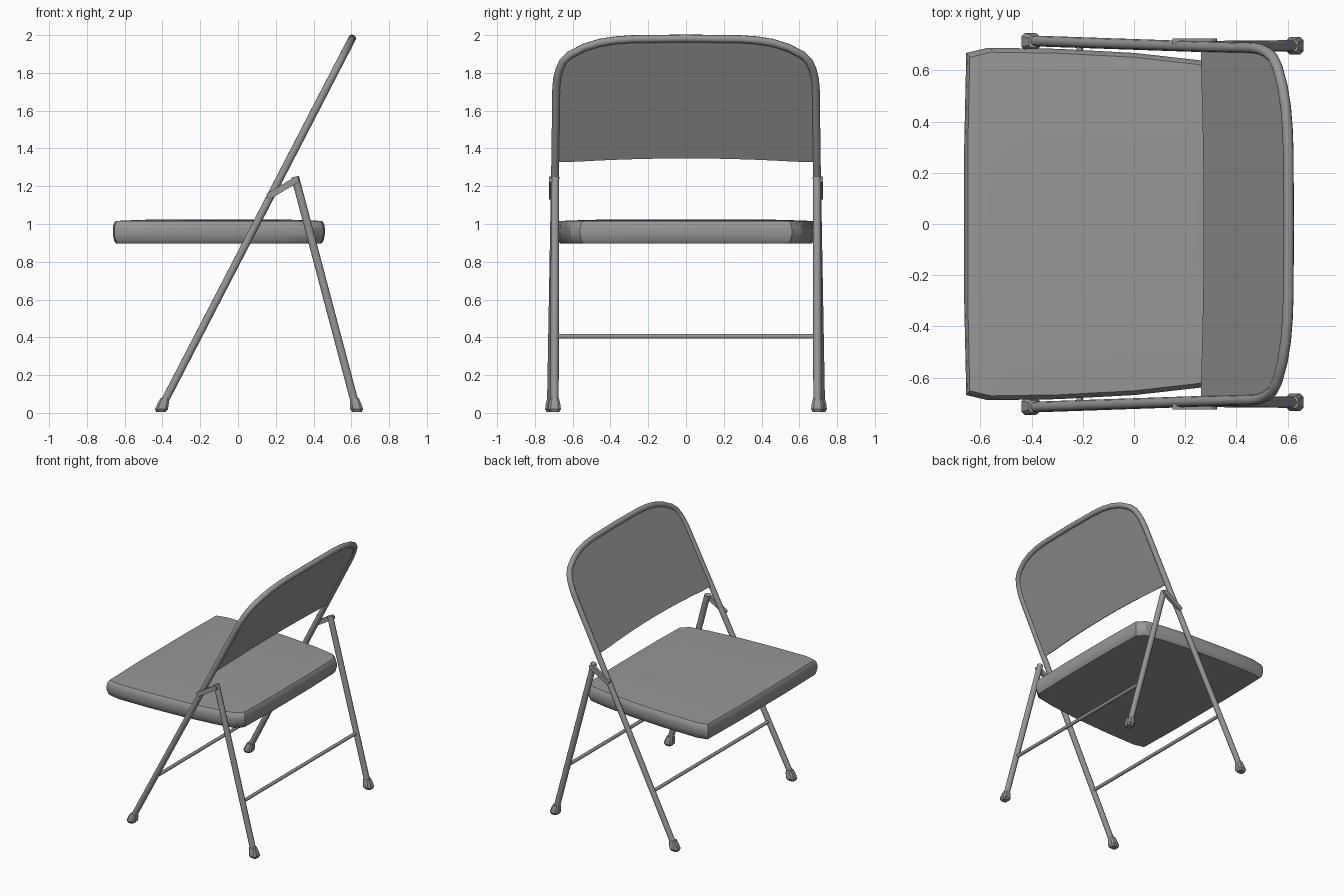
import bpy, bmesh, math
from mathutils import Vector

if "Cube" in bpy.data.objects:
    bpy.data.objects.remove(bpy.data.objects["Cube"])


def rail_point(y, z):
    """Point in the leaning plane of the main frame."""
    return Vector((-0.40 + (z - 0.04) * 0.517, y, z))


def smooth(obj, angle=35):
    bpy.ops.object.select_all(action='DESELECT')
    obj.select_set(True)
    bpy.context.view_layer.objects.active = obj
    bpy.ops.object.shade_smooth_by_angle(angle=math.radians(angle))


def tube(name, points, radius):
    curve = bpy.data.curves.new(name, 'CURVE')
    curve.dimensions = '3D'
    curve.bevel_depth = radius
    curve.bevel_resolution = 3
    curve.use_fill_caps = True
    spline = curve.splines.new('POLY')
    spline.points.add(len(points) - 1)
    for p, co in zip(spline.points, points):
        p.co = (*co, 1)
    obj = bpy.data.objects.new(name, curve)
    bpy.context.collection.objects.link(obj)
    bpy.ops.object.select_all(action='DESELECT')
    obj.select_set(True)
    bpy.context.view_layer.objects.active = obj
    bpy.ops.object.convert(target='MESH')
    smooth(bpy.context.object, 50)
    return bpy.context.object


def loft(name, rings):
    """Skin stacked rings of equal length and cap both ends."""
    bm = bmesh.new()
    rows = [[bm.verts.new(co) for co in ring] for ring in rings]
    n = len(rows[0])
    for a, b in zip(rows, rows[1:]):
        for i in range(n):
            j = (i + 1) % n
            bm.faces.new((a[i], a[j], b[j], b[i]))
    bm.faces.new(rows[0])
    bm.faces.new(rows[-1])
    bmesh.ops.recalc_face_normals(bm, faces=bm.faces)
    mesh = bpy.data.meshes.new(name)
    bm.to_mesh(mesh)
    bm.free()
    obj = bpy.data.objects.new(name, mesh)
    bpy.context.collection.objects.link(obj)
    return obj


def foot(name, x, y, lean):
    """Square rubber cap with clipped corners, flaring toward the floor."""
    profile = [(0.004, 0.024), (0.020, 0.034), (0.050, 0.030), (0.078, 0.023)]
    shape = [(1, -0.6), (1, 0.6), (0.6, 1), (-0.6, 1),
             (-1, 0.6), (-1, -0.6), (-0.6, -1), (0.6, -1)]
    return loft(name, [[(x + lean * z + r * u, y + r * v, z) for u, v in shape]
                       for z, r in profile])


# Main frame: front legs and backrest hoop in one bent tube
half = [(0.715, 0.04), (0.692, 1.33), (0.687, 1.72), (0.682, 1.77), (0.670, 1.82),
        (0.650, 1.862), (0.615, 1.895), (0.54, 1.934), (0.455, 1.960),
        (0.37, 1.973), (0.28, 1.979), (0.0, 1.982)]
outline = half + [(-y, z) for y, z in reversed(half[:-1])]
tube("main_frame", [rail_point(y, z) for y, z in outline], 0.021)

# Backrest sheet inside the hoop, with a gently arched lower edge
sheet = outline[1:-1]
lower = []
for i in range(1, 12):
    t = i / 6 - 1
    lower.append((0.692 * t, 1.325 + 0.025 * (1 - t * t)))
bm = bmesh.new()
bm.faces.new([bm.verts.new(rail_point(y, z)) for y, z in sheet + lower])
bmesh.ops.triangulate(bm, faces=bm.faces)
mesh = bpy.data.meshes.new("backrest")
bm.to_mesh(mesh)
bm.free()
backrest = bpy.data.objects.new("backrest", mesh)
bpy.context.collection.objects.link(backrest)
thick = backrest.modifiers.new("thickness", 'SOLIDIFY')
thick.thickness = 0.012
thick.offset = 0

# Seat: tapered cushion with rounded rim and slight crown
edge = [(-0.663, 0.30), (-0.655, 0.668), (-0.57, 0.688), (-0.30, 0.684),
        (0.0, 0.668), (0.25, 0.640), (0.40, 0.612), (0.452, 0.56), (0.46, 0.25)]
edge = edge + [(x, -y) for x, y in reversed(edge)]
levels = [(0.898, 0.970), (0.912, 0.988), (0.945, 1.0), (0.975, 1.0),
          (1.0, 0.992), (1.016, 0.975), (1.022, 0.75), (1.025, 0.40)]
seat = loft("seat", [[(-0.1 + (x + 0.1) * s, y * s, z) for x, y in edge]
                     for z, s in levels])
smooth(seat, 30)

# Legs, hinge links and feet on both sides
for side, s in (("left", 1), ("right", -1)):
    tube("rear_leg_" + side, [(0.622, s * 0.696, 0.04), (0.302, s * 0.693, 1.25)], 0.022)
    foot("front_foot_" + side, -0.411, s * 0.712, 0.3)
    foot("rear_foot_" + side, 0.632, s * 0.696, -0.2)

    a, b = Vector((0.16, 0, 1.145)), Vector((0.315, 0, 1.238))
    d = (b - a).normalized()
    n = Vector((-d.z, 0, d.x)) * 0.017
    rings = []
    for y in (0.700, 0.724):
        rings.append([p + Vector((0, s * y, 0)) for p in
                      (a + n, a - d * 0.006, a - n, b - n, b + d * 0.006, b + n)])
    loft("hinge_link_" + side, rings)

# Cross bars tying each pair of legs
tube("front_cross_bar", [rail_point(y, 0.405) for y in (-0.705, 0.705)], 0.013)
tube("rear_cross_bar", [(0.525, y, 0.405) for y in (-0.695, 0.695)], 0.013)

# Dark grey paint on every part
paint = bpy.data.materials.new("dark_grey")
paint.diffuse_color = (0.31, 0.31, 0.31, 1)
paint.use_nodes = True
paint.node_tree.nodes["Principled BSDF"].inputs["Base Color"].default_value = paint.diffuse_color
for obj in bpy.context.scene.objects:
    obj.data.materials.append(paint)
